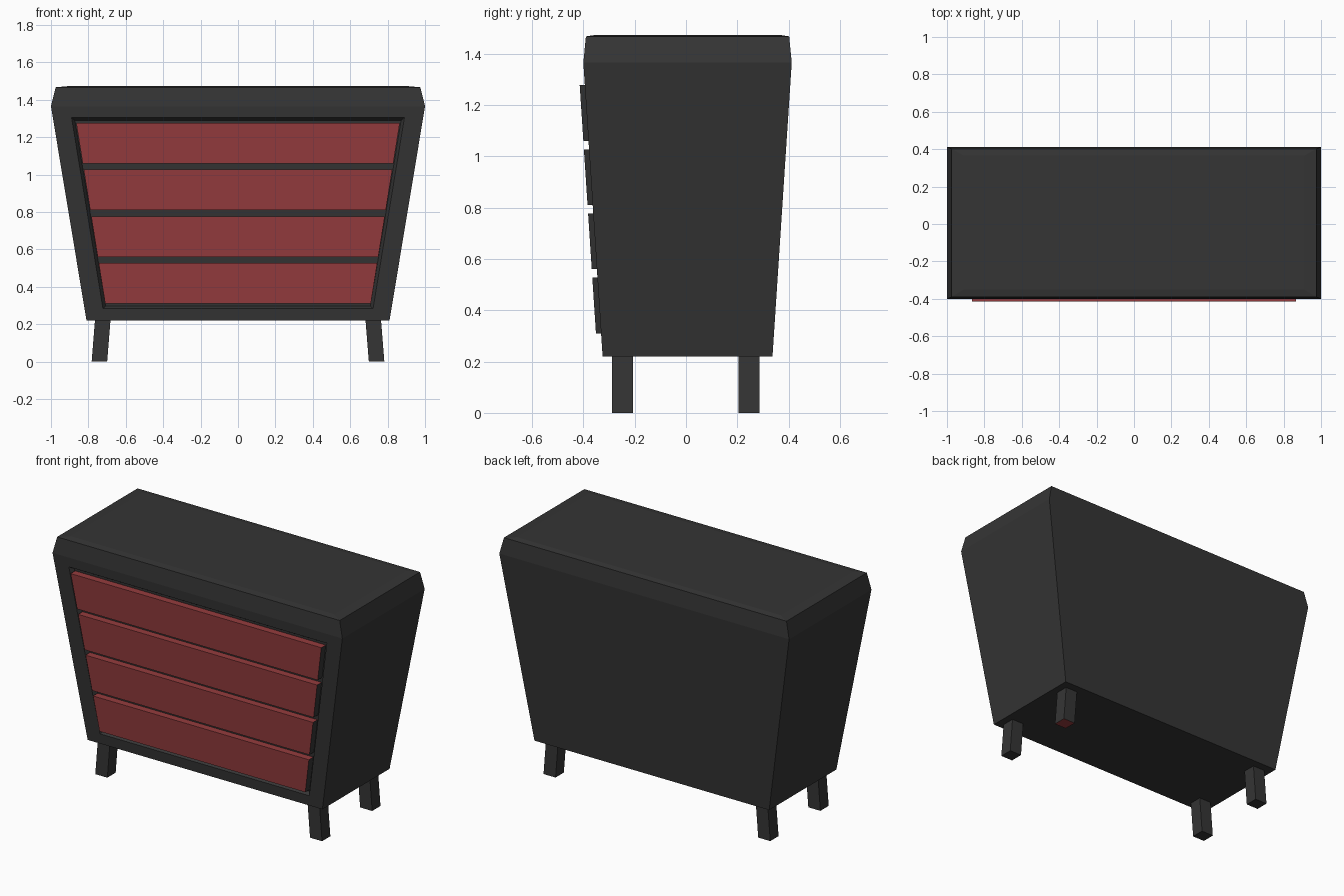
import bpy, bmesh
from mathutils import Vector

if "Cube" in bpy.data.objects:
    bpy.data.objects.remove(bpy.data.objects["Cube"])


def material(name, color):
    m = bpy.data.materials.new(name)
    m.diffuse_color = (*color, 1)
    m.use_nodes = True
    m.node_tree.nodes["Principled BSDF"].inputs["Base Color"].default_value = m.diffuse_color
    return m


DARK = material("charcoal", (0.035, 0.035, 0.035))
RED = material("dark_red", (0.30, 0.045, 0.048))


def make_object(name, bm, mats):
    bmesh.ops.recalc_face_normals(bm, faces=bm.faces)
    me = bpy.data.meshes.new(name)
    bm.to_mesh(me)
    bm.free()
    for m in mats:
        me.materials.append(m)
    ob = bpy.data.objects.new(name, me)
    bpy.context.collection.objects.link(ob)
    return ob


def bridge(bm, a, b, skip=()):
    return [bm.faces.new((a[i], a[(i + 1) % 4], b[(i + 1) % 4], b[i]))
            for i in range(4) if i not in skip]


def front_y(z):
    """Leaning front plane of the body."""
    return -0.325 - 0.075 * (z - 0.22) / 1.145


def front_ring(bm, top, bottom, depth):
    """Trapezoid parallel to the front plane; top and bottom are (half width, z)."""
    (wt, zt), (wb, zb) = top, bottom
    pts = [(-wb, zb), (wb, zb), (wt, zt), (-wt, zt)]
    return [bm.verts.new((x, front_y(z) + depth, z)) for x, z in pts]


# Flared body with chamfered top and a shallow framed recess in the front
bm = bmesh.new()
sections = [(0.81, -0.325, 0.337, 0.22), (1.0, -0.40, 0.412, 1.365),
            (0.975, -0.39, 0.402, 1.467), (0.91, -0.35, 0.365, 1.473)]
rings = [[bm.verts.new(p) for p in ((-w, y0, z), (w, y0, z), (w, y1, z), (-w, y1, z))]
         for w, y0, y1, z in sections]
for k in range(3):
    bridge(bm, rings[k], rings[k + 1], skip=(0,) if k == 0 else ())
bm.faces.new(rings[0])
bm.faces.new(rings[-1])
border = [rings[0][0], rings[0][1], rings[1][1], rings[1][0]]
lip = front_ring(bm, (0.89, 1.305), (0.722, 0.283), 0)
floor = front_ring(bm, (0.872, 1.29), (0.708, 0.297), 0.025)
bridge(bm, border, lip)
bridge(bm, lip, floor)
bm.faces.new(floor)
make_object("body", bm, [DARK])

# Four drawer fronts tapering with the body, dark on their ends
for i in range(4):
    zb = 0.31 + 0.25 * i
    zt = zb + 0.217
    half = [0.71 + 0.155 * (z - 0.31) / 0.967 for z in (zt, zb)]
    bm = bmesh.new()
    face = front_ring(bm, (half[0], zt), (half[1], zb), -0.02)
    back = front_ring(bm, (half[0], zt), (half[1], zb), 0.024)
    sides = bridge(bm, face, back)
    bm.faces.new(face)
    bm.faces.new(back)
    for k in (1, 3):
        sides[k].material_index = 1
    make_object(f"drawer_{i + 1}", bm, [RED, DARK])

# Four splayed square legs; the back right foot has a red underside
for sx, side in ((-1, "left"), (1, "right")):
    for y, end in ((-0.248, "front"), (0.246, "back")):
        bm = bmesh.new()
        bmesh.ops.create_cube(bm, size=1)
        for v in bm.verts:
            low = v.co.z < 0
            v.co = Vector((sx * (0.741 if low else 0.723) + v.co.x * 0.083,
                           y + v.co.y * 0.082, 0 if low else 0.225))
        leg = make_object(f"{end}_{side}_leg", bm, [DARK, RED])
        if end == "back" and sx > 0:
            min(leg.data.polygons, key=lambda p: p.center.z).material_index = 1
